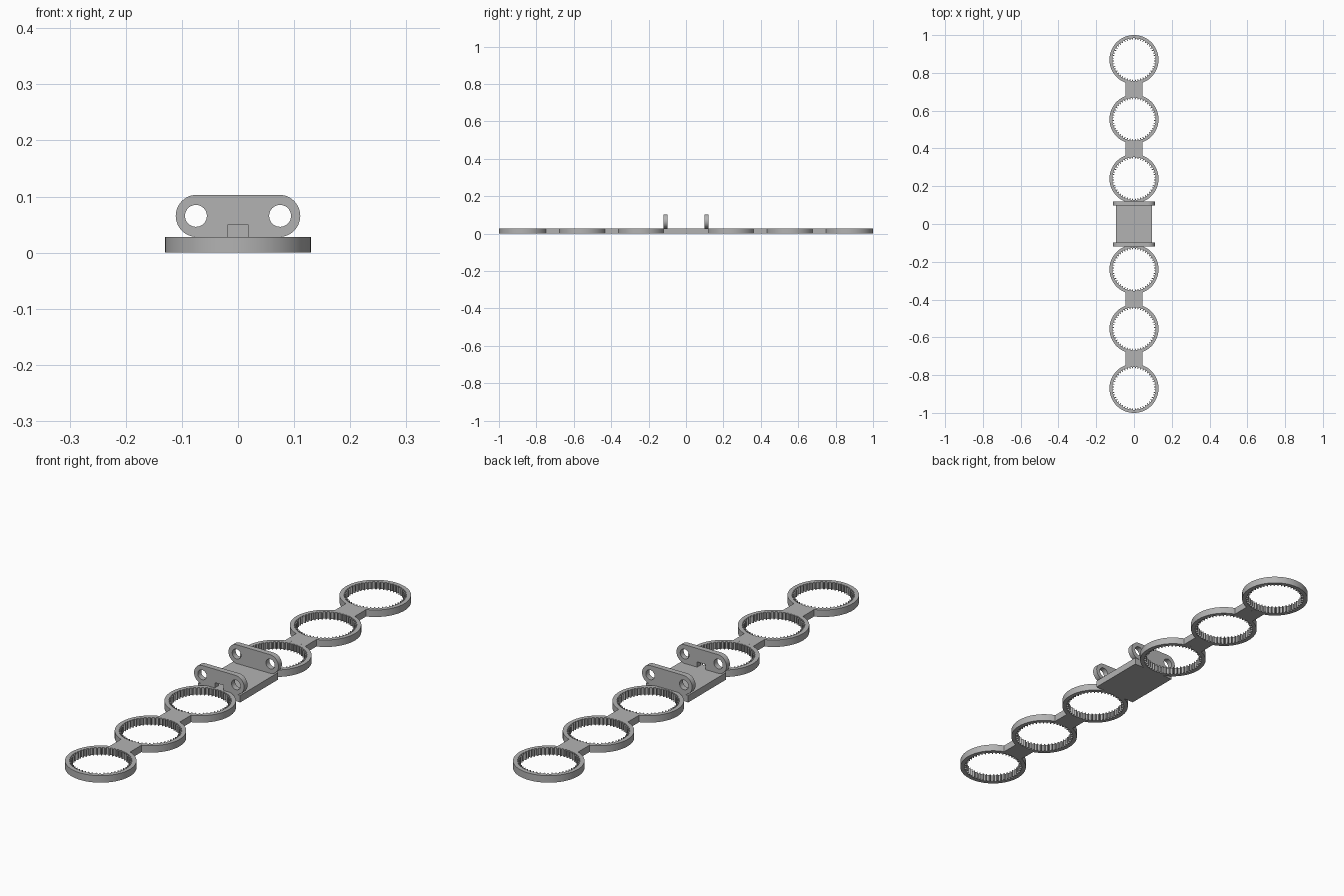
import bpy, bmesh
from math import sin, cos, pi, radians, asin
from mathutils import Matrix

cube = bpy.data.objects.get("Cube")
if cube:
    bpy.data.objects.remove(cube, do_unlink=True)

THICK = 0.028
RING_R, ROOT_R, TIP_R = 0.13, 0.114, 0.105
TEETH = 48
CENTRES = (0.24, 0.555, 0.87)
LINK_W = 0.045

grey = bpy.data.materials.new("grey plastic")
grey.use_nodes = True
colour = (0.45, 0.45, 0.45, 1)
grey.diffuse_color = colour
grey.node_tree.nodes["Principled BSDF"].inputs["Base Color"].default_value = colour


def arc(cx, cy, r, a0, a1, n):
    """n + 1 points along an arc, angles in radians."""
    return [(cx + r * cos(a0 + (a1 - a0) * i / n),
             cy + r * sin(a0 + (a1 - a0) * i / n)) for i in range(n + 1)]


def circle(cx, cy, r, n):
    return arc(cx, cy, r, 0, 2 * pi, n)[:-1]


def sheet(name, loops, thick, matrix):
    """Flat part from an outline plus hole loops, extruded about its mid plane."""
    cu = bpy.data.curves.new(name + " outline", "CURVE")
    cu.dimensions = "2D"
    cu.fill_mode = "BOTH"
    cu.extrude = thick / 2
    for loop in loops:
        sp = cu.splines.new("POLY")
        sp.points.add(len(loop) - 1)
        for p, (x, y) in zip(sp.points, loop):
            p.co = (x, y, 0, 1)
        sp.use_cyclic_u = True
    tmp = bpy.data.objects.new(name + " outline", cu)
    bpy.context.scene.collection.objects.link(tmp)
    dg = bpy.context.evaluated_depsgraph_get()
    mesh = bpy.data.meshes.new_from_object(tmp.evaluated_get(dg))
    bpy.data.objects.remove(tmp, do_unlink=True)
    bm = bmesh.new()
    bm.from_mesh(mesh)
    bmesh.ops.remove_doubles(bm, verts=bm.verts, dist=1e-5)
    bmesh.ops.recalc_face_normals(bm, faces=bm.faces)
    bmesh.ops.transform(bm, matrix=matrix, verts=bm.verts)
    bm.to_mesh(mesh)
    bm.free()
    mesh.materials.clear()
    mesh.materials.append(grey)
    ob = bpy.data.objects.new(name, mesh)
    bpy.context.scene.collection.objects.link(ob)
    bpy.ops.object.select_all(action="DESELECT")
    ob.select_set(True)
    bpy.context.view_layer.objects.active = ob
    bpy.ops.object.shade_smooth_by_angle(angle=radians(25))
    return ob


# Internal tooth outline: root, root, tip, tip for each tooth
step = 2 * pi / TEETH
teeth = []
for i in range(TEETH):
    for frac, r in ((-0.28, ROOT_R), (0.28, ROOT_R), (0.42, TIP_R), (0.58, TIP_R)):
        a = (i + frac) * step
        teeth.append((r * cos(a), r * sin(a)))

# Link outline: concave ends that fit the round outside of the rings
gap = CENTRES[1] - CENTRES[0]
half = asin(LINK_W / RING_R)
link = (arc(0, -gap / 2, RING_R, pi / 2 + half, pi / 2 - half, 12)
        + arc(0, gap / 2, RING_R, -pi / 2 + half, -pi / 2 - half, 12))

# Rings and links on both sides of the centre
for side, label in ((-1, "front"), (1, "back")):
    for n, c in enumerate(CENTRES):
        sheet(f"{label}_ring_{n + 1}", [circle(0, 0, RING_R, 96), teeth], THICK,
              Matrix.Translation((0, side * c, THICK / 2)))
    for n in range(2):
        mid = (CENTRES[n] + CENTRES[n + 1]) / 2
        sheet(f"{label}_link_{n + 1}", [link], THICK,
              Matrix.Translation((0, side * mid, THICK / 2)))

# Central base
bx, by = 0.094, 0.12
sheet("centre_base", [[(-bx, -by), (bx, -by), (bx, by), (-bx, by)]], THICK,
      Matrix.Translation((0, 0, THICK / 2)))

# Upright lugs with two holes; the front one has a small notch at the bottom
r, cx, lug_t = 0.0375, 0.0735, 0.022
holes = [circle(s * 0.075, 0, 0.0195, 40) for s in (-1, 1)]
rounded = arc(cx, 0, r, -pi / 2, pi / 2, 24) + arc(-cx, 0, r, pi / 2, 3 * pi / 2, 24)
nw, nh = 0.019, -r + 0.021
notch = [(-nw, -r), (-nw, nh), (nw, nh), (nw, -r)]
upright = Matrix.Rotation(pi / 2, 4, "X")
for side, label, outline in ((-1, "front", rounded + notch), (1, "back", rounded)):
    place = Matrix.Translation((0, side * (by - lug_t / 2), THICK + r))
    sheet(f"{label}_lug", [outline] + holes, lug_t, place @ upright)
